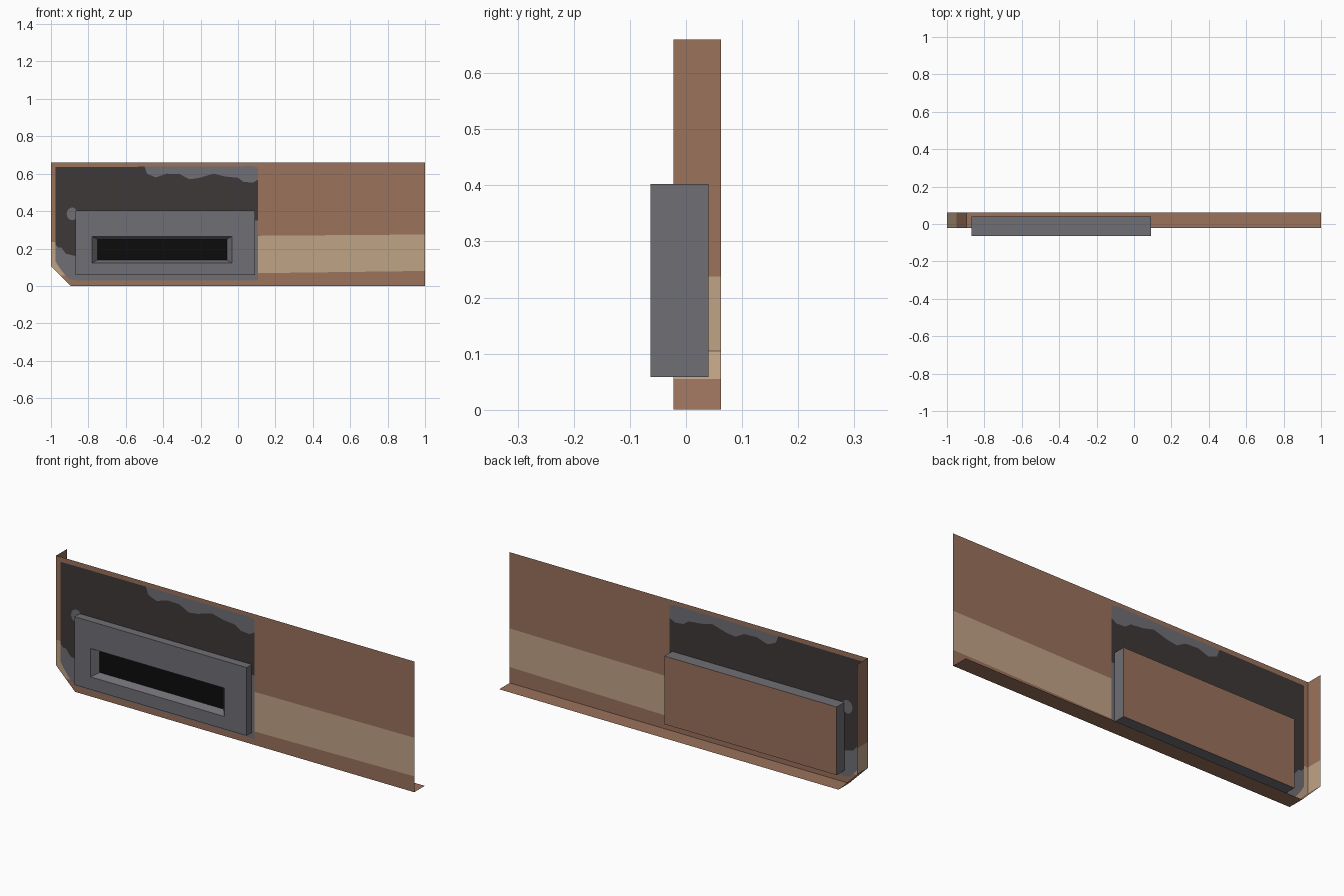
import bpy, bmesh, math

if "Cube" in bpy.data.objects:
    bpy.data.objects.remove(bpy.data.objects["Cube"])

PANEL_Y, FLANGE_Y, TOP = -0.022, 0.062, 0.66


def material(name, rgb):
    lin = [(c / 255 / 12.92) if c < 11 else ((c / 255 + 0.055) / 1.055) ** 2.4 for c in rgb]
    m = bpy.data.materials.new(name)
    m.diffuse_color = (*lin, 1)
    m.use_nodes = True
    m.node_tree.nodes["Principled BSDF"].inputs["Base Color"].default_value = m.diffuse_color
    return m


MATS = [material("rust brown", (155, 114, 92)), material("tan stripe", (192, 163, 134)),
        material("charcoal", (62, 56, 56)), material("primer grey", (112, 110, 116)),
        material("black", (12, 12, 12))]
BROWN, TAN, DARK, GREY, BLACK = range(5)


def finish(name, bm):
    me = bpy.data.meshes.new(name)
    bm.to_mesh(me)
    bm.free()
    for m in MATS:
        me.materials.append(m)
    ob = bpy.data.objects.new(name, me)
    bpy.context.collection.objects.link(ob)
    return ob


def face(bm, pts, mat):
    f = bm.faces.new([bm.verts.new(p) for p in pts])
    f.material_index = mat


def curve(*pts):
    """Piecewise-linear height along x."""
    def f(x):
        if x <= pts[0][0]:
            return pts[0][1]
        for (x0, z0), (x1, z1) in zip(pts, pts[1:]):
            if x <= x1:
                return z0 + (z1 - z0) * (x - x0) / (x1 - x0)
        return pts[-1][1]
    return f


def layers(bm, x0, x1, n, bounds, mats):
    """Stack coloured bands between height curves, from x0 to x1."""
    for i in range(n):
        a, b = x0 + (x1 - x0) * i / n, x0 + (x1 - x0) * (i + 1) / n
        for lo, hi, m in zip(bounds, bounds[1:], mats):
            la, lb, ha, hb = lo(a), lo(b), hi(a), hi(b)
            if ha - la < 1e-5 and hb - lb < 1e-5:
                continue
            pts = [(a, PANEL_Y, la), (b, PANEL_Y, lb)]
            if hb - lb > 1e-5:
                pts.append((b, PANEL_Y, hb))
            if ha - la > 1e-5:
                pts.append((a, PANEL_Y, ha))
            face(bm, pts, m)


# Door skin: one thin sheet with painted areas cut into it
bottom = curve((-1, 0.105), (-0.895, 0))
top = curve((-1, TOP))
patch_low = curve((-0.975, 0.13), (-0.96, 0.105), (-0.93, 0.065), (-0.9, 0.035), (-0.87, 0.03))
patch_top = curve((-0.975, 0.635), (0.08, 0.64), (0.11, 0.632))
grey_low = curve((-0.975, 0.22), (-0.96, 0.205), (-0.945, 0.205), (-0.92, 0.172), (-0.87, 0.16))
wave = curve((-0.5, 0.64), (-0.487, 0.6), (-0.44, 0.58), (-0.38, 0.6), (-0.31, 0.597),
             (-0.26, 0.57), (-0.21, 0.577), (-0.13, 0.6), (-0.07, 0.585), (0, 0.578),
             (0.03, 0.556), (0.08, 0.552), (0.11, 0.57))
wave_top = lambda x: patch_top(x) if x < -0.5 else min(wave(x), patch_top(x))
tan_low = lambda x: max(bottom(x), min(0.055, patch_low(x)))

bm = bmesh.new()
layers(bm, -1, -0.975, 1, [bottom, curve((-1, 0.235)), top], [TAN, BROWN])
layers(bm, -0.975, -0.87, 21, [bottom, tan_low, patch_low, grey_low, patch_top, top],
       [BROWN, TAN, GREY, DARK, BROWN])
layers(bm, -0.87, 0.085, 191, [bottom, patch_low, grey_low, wave_top, patch_top, top],
       [BROWN, GREY, DARK, GREY, BROWN])
layers(bm, 0.085, 0.108, 3, [bottom, patch_low, curve((0, 0.35)), wave_top, patch_top, top],
       [BROWN, GREY, DARK, GREY, BROWN])
layers(bm, 0.108, 1, 1, [bottom, curve((0.1, 0.068), (1, 0.08)),
                         curve((0.1, 0.268), (1, 0.275)), top], [BROWN, TAN, BROWN])
finish("door_skin", bm)

# Folded flange along the left edge, cut corner and bottom
bm = bmesh.new()
path = [(-1, TOP), (-1, 0.237), (-1, 0.105), (-0.95, 0.055), (-0.895, 0), (1, 0)]
for (xa, za), (xb, zb), m in zip(path, path[1:], [BROWN, TAN, TAN, BROWN, BROWN]):
    face(bm, [(xa, PANEL_Y, za), (xa, FLANGE_Y, za), (xb, FLANGE_Y, zb), (xb, PANEL_Y, zb)], m)
finish("edge_flange", bm)

# Small grey paint chip, showing on both sides of the skin
bm = bmesh.new()
ring = [(-0.887 + 0.029 * math.cos(t * math.tau / 14), 0.385 + 0.034 * math.sin(t * math.tau / 14))
        for t in range(14)]
for y in (PANEL_Y - 0.002, PANEL_Y + 0.002):
    face(bm, [(x, y, z) for x, z in (ring if y < PANEL_Y else ring[::-1])], GREY)
finish("paint_chip", bm)

# Grey housing with a sloped, recessed black slot; back is brown
bm = bmesh.new()


def loop(x0, x1, z0, z1, y):
    return [bm.verts.new(p) for p in ((x0, y, z0), (x1, y, z0), (x1, y, z1), (x0, y, z1))]


rings = [loop(-0.87, 0.092, 0.058, 0.402, 0.04),
         loop(-0.87, 0.092, 0.058, 0.402, -0.063),
         loop(-0.78, -0.032, 0.122, 0.265, -0.063),
         loop(-0.752, -0.06, 0.139, 0.249, -0.03)]
for a, b in zip(rings, rings[1:]):
    for i in range(4):
        j = (i + 1) % 4
        bm.faces.new((a[i], a[j], b[j], b[i])).material_index = GREY
bm.faces.new(rings[0][::-1]).material_index = BROWN
bm.faces.new(rings[-1]).material_index = BLACK
bmesh.ops.recalc_face_normals(bm, faces=bm.faces)
finish("slot_housing", bm)
